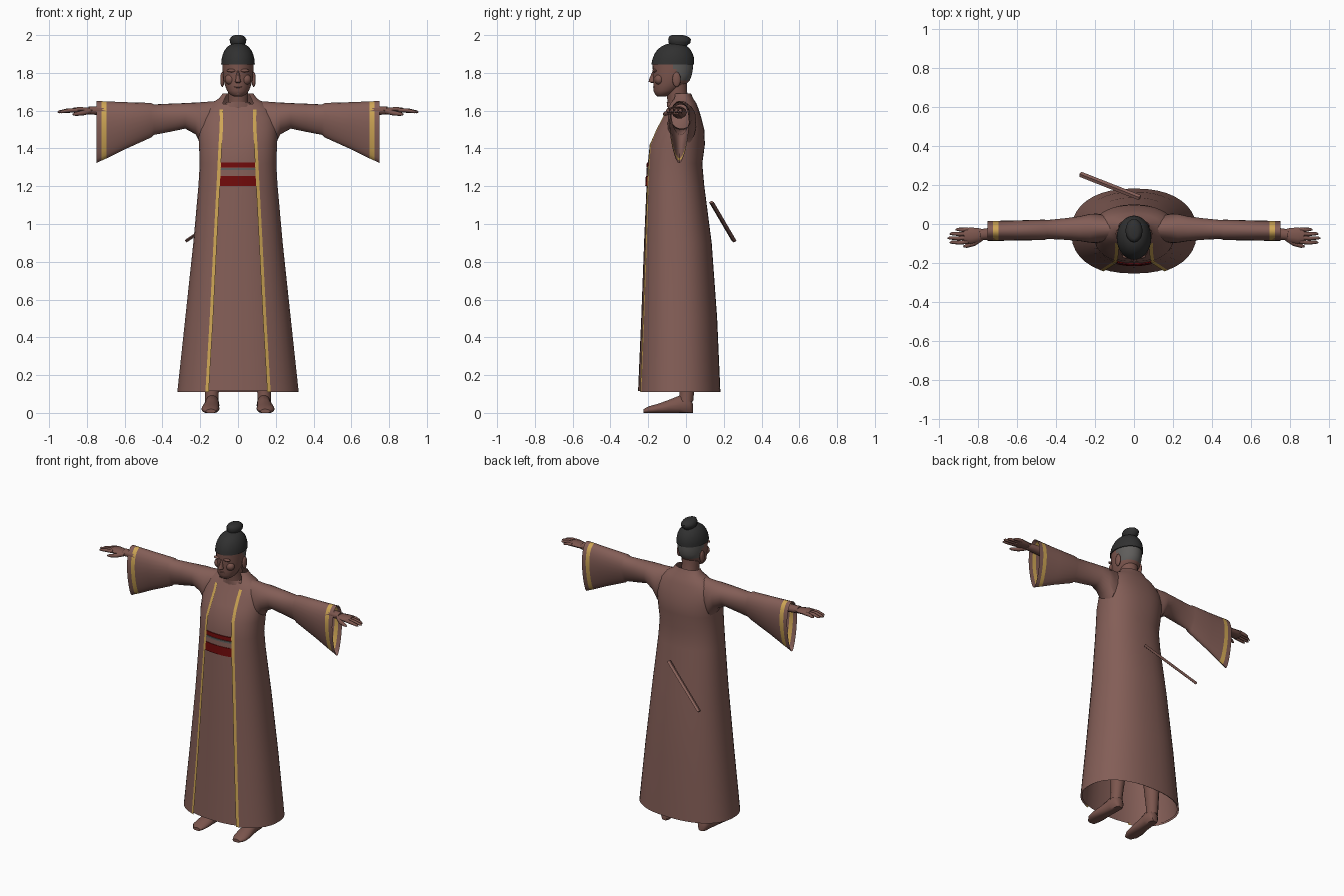
import bpy, bmesh, math
from mathutils import Vector
from math import sin, cos, pi

cube = bpy.data.objects.get("Cube")
if cube:
    bpy.data.objects.remove(cube)


def material(name, rgb):
    m = bpy.data.materials.new(name)
    m.use_nodes = True
    m.diffuse_color = (*rgb, 1)
    m.node_tree.nodes["Principled BSDF"].inputs["Base Color"].default_value = (*rgb, 1)
    return m


ROBE = material("brown cloth", (0.23, 0.112, 0.095))
SKIN = material("brown skin", (0.2, 0.092, 0.075))
GOLD = material("gold trim", (0.62, 0.38, 0.09))
RED = material("dark red", (0.16, 0.003, 0.003))
HAIR = material("black hair", (0.03, 0.03, 0.03))
GREY = material("grey hair", (0.115, 0.11, 0.105))
parts = []


def finish(name, bm, mats, rule=None):
    bmesh.ops.recalc_face_normals(bm, faces=bm.faces)
    if rule:
        for f in bm.faces:
            f.material_index = rule(f.calc_center_median())
    mesh = bpy.data.meshes.new(name)
    bm.to_mesh(mesh)
    bm.free()
    for m in mats:
        mesh.materials.append(m)
    ob = bpy.data.objects.new(name, mesh)
    bpy.context.collection.objects.link(ob)
    parts.append(ob)
    return ob


def loft(name, rings, mats, rule=None, closed=True, caps=(False, False)):
    bm = bmesh.new()
    rows = [[bm.verts.new(p) for p in r] for r in rings]
    n = len(rows[0])
    for a, b in zip(rows, rows[1:]):
        for i in range(n if closed else n - 1):
            j = (i + 1) % n
            bm.faces.new((a[i], a[j], b[j], b[i]))
    for cap, row in zip(caps, (rows[0], rows[-1])):
        if cap:
            bm.faces.new(row)
    return finish(name, bm, mats, rule)


def power(v, p):
    return math.copysign(abs(v) ** p, v)


def oval(z, cy, hx, hy, cx=0, n=28, p=1.0):
    """Horizontal oval ring, starting at the front."""
    return [(cx + hx * power(sin(t), p), cy - hy * power(cos(t), p), z)
            for t in (2 * pi * i / n for i in range(n))]


def tube(name, path, mat, n=10, flat=1.0):
    """Tapered limb through (x, y, z, radius) points; flat squashes z."""
    pts = [Vector(p[:3]) for p in path]
    rings = []
    for i, c in enumerate(pts):
        d = (pts[min(i + 1, len(pts) - 1)] - pts[max(i - 1, 0)]).normalized()
        u = d.cross(Vector((0, 0, 1))).normalized()
        v = u.cross(d)
        r = path[i][3]
        rings.append([c + u * r * cos(2 * pi * k / n) + v * r * flat * sin(2 * pi * k / n)
                      for k in range(n)])
    return loft(name, rings, [mat], caps=(True, True))


def ball(name, loc, scale, mat):
    bm = bmesh.new()
    bmesh.ops.create_uvsphere(bm, u_segments=16, v_segments=10, radius=1)
    for v in bm.verts:
        v.co = Vector(a * b for a, b in zip(v.co, scale)) + Vector(loc)
    return finish(name, bm, [mat])


# Coat: z, centre y, half width, half depth, x of the front edge
COAT = [(.11, -.04, .322, .222, .155), (.5, -.04, .28, .205, .132),
        (.9, -.047, .237, .183, .112), (1.2, -.06, .21, .157, .096),
        (1.32, -.062, .203, .148, .09), (1.42, -.05, .207, .15, .085),
        (1.5, -.033, .212, .13, .08), (1.56, -.024, .203, .106, .078),
        (1.605, -.02, .18, .088, .08), (1.64, -.018, .14, .072, .08),
        (1.665, -.018, .1, .056, .07), (1.692, -.02, .08, .046, .055)]
BULGE = 0.88


def coat_ring(z, cy, hx, hy, edge):
    start = math.asin((edge / hx) ** (1 / BULGE))
    trim = math.asin(min(1, (edge + .018) / hx) ** (1 / BULGE))
    half = [start] + [trim + (pi - trim) * i / 16 for i in range(17)]
    angles = half + [2 * pi - a for a in reversed(half[:-1])]
    return [(hx * power(sin(a), BULGE), cy - hy * power(cos(a), BULGE), z) for a in angles]


coat = loft("coat", [coat_ring(*s) for s in COAT], [ROBE], closed=False)
# The narrow first and last columns are the gold trim, up to the collar
coat.data.materials.append(GOLD)
columns = len(coat_ring(*COAT[0])) - 1
for f in coat.data.polygons:
    if f.index % columns in (0, columns - 1) and f.center.z < 1.61:
        f.material_index = 1


def body_section(z, inset):
    for a, b in zip(COAT, COAT[1:]):
        if z <= b[0]:
            t = (z - a[0]) / (b[0] - a[0])
            cy, hx, hy = (a[k] + (b[k] - a[k]) * t for k in (1, 2, 3))
            return oval(z, cy, hx - inset, hy - inset, n=36, p=BULGE)


# Inner robe and layered waist sash
loft("inner_robe", [body_section(z, .008) for z in
                    (.115, .5, .9, 1.2, 1.32, 1.42, 1.5, 1.56, 1.605, 1.635)], [ROBE])
loft("neckline", [oval(1.62, -.035, .085, .065), oval(1.645, -.04, .062, .062)], [ROBE])
sash_mats = [RED, ROBE, GREY]
for name, low, high, inset, mat in (("sash_lower", 1.2, 1.255, .001, RED),
                                    ("sash_middle", 1.255, 1.29, .004, ROBE),
                                    ("sash_cord", 1.285, 1.297, .002, GREY),
                                    ("sash_upper", 1.3, 1.325, .002, RED)):
    loft(name, [body_section(low, .012), body_section(low, inset),
                body_section(high, inset), body_section(high, .012)], [mat])

# Sleeves: x, top z, bottom z, centre y, half depth
SLEEVE = [(.1, 1.652, 1.44, -.022, .06), (.19, 1.645, 1.41, -.022, .075),
          (.225, 1.643, 1.475, -.022, .075), (.28, 1.64, 1.505, -.024, .066),
          (.36, 1.637, 1.488, -.026, .06), (.445, 1.633, 1.472, -.028, .055),
          (.46, 1.641, 1.458, -.03, .06), (.6, 1.645, 1.395, -.033, .06),
          (.695, 1.649, 1.348, -.035, .06), (.722, 1.65, 1.336, -.035, .06),
          (.75, 1.652, 1.322, -.036, .06)]


def sleeve_ring(s, x, top, low, cy, hy):
    taper = min(1, max(0, (x - .2) / .3))
    ring = []
    for i in range(24):
        t = 2 * pi * i / 24
        w = 1 - taper * .3 * (1 - sin(t)) / 2 * 1.6
        ring.append((s * x, cy + hy * cos(t) * w * (1 + .08 * taper),
                     (top + low) / 2 + (top - low) / 2 * sin(t)))
    return ring


for s, side in ((1, "left"), (-1, "right")):
    loft(side + "_sleeve", [sleeve_ring(s, *r) for r in SLEEVE], [ROBE, GOLD],
         lambda c: int(.695 < abs(c.x) < .722))
    # Arm, palm and fingers
    tube(side + "_forearm", [(s * .5, -.035, 1.59, .04), (s * .74, -.05, 1.6, .03),
                             (s * .79, -.055, 1.602, .028)], SKIN, flat=.8)
    tube(side + "_palm", [(s * .76, -.053, 1.602, .024), (s * .8, -.056, 1.602, .036),
                          (s * .84, -.06, 1.603, .042), (s * .87, -.06, 1.601, .036)],
         SKIN, flat=.42)
    for k, (name, tip) in enumerate((("index", .945), ("middle", .955),
                                     ("ring", .945), ("little", .915))):
        y = -.091 + .021 * k
        tube(f"{side}_{name}_finger",
             [(s * .85, y, 1.603, .011), (s * (.85 + tip) / 2, y * 1.05, 1.601, .0105),
              (s * (tip - .01), y * 1.05 + .002, 1.594, .008), (s * tip, y * 1.05, 1.592, .003)],
             SKIN, n=8)
    tube(side + "_thumb", [(s * .785, -.075, 1.597, .014), (s * .82, -.1, 1.588, .013),
                           (s * .86, -.113, 1.582, .01), (s * .875, -.115, 1.58, .004)], SKIN, n=8)
    # Leg and foot
    x = s * .14
    loft(side + "_leg", [oval(z, y, r, r * 1.05, x * k, 14) for z, y, r, k in
                         ((.06, 0, .036, 1), (.12, .005, .037, .98),
                          (.35, .01, .055, .9), (.75, -.02, .075, .7))], [SKIN])
    loft(side + "_foot", [[(x + s * out + w * cos(a), y, max(0, h * .45 + h * .55 * sin(a)))
                           for a in (2 * pi * i / 14 for i in range(14))]
                          for y, w, h, out in ((.036, .02, .05, -.006), (.02, .036, .085, -.005),
                                               (-.03, .038, .095, -.003), (-.09, .042, .07, .002),
                                               (-.15, .048, .048, .006), (-.195, .044, .036, .008),
                                               (-.225, .026, .02, .004))],
         [SKIN], caps=(True, True))
    # Ear and brow
    ball(side + "_ear", (s * .083, -.05, 1.765), (.011, .022, .04), SKIN)
    ball(side + "_brow", (s * .034, -.166, 1.812), (.026, .012, .009), SKIN)
    ball(side + "_cheek", (s * .04, -.142, 1.765), (.03, .025, .028), SKIN)

# Head, with grey hair at the back below the cap
HEAD = [(1.675, -.13, .022, .022), (1.685, -.12, .042, .042), (1.705, -.106, .058, .066),
        (1.735, -.088, .069, .084), (1.76, -.077, .076, .097), (1.79, -.072, .08, .103),
        (1.82, -.07, .082, .106), (1.85, -.07, .083, .107)]
loft("head", [oval(*s, n=32) for s in HEAD], [SKIN, GREY],
     lambda c: int(c.z > 1.755 and c.y > -.055 - (c.z - 1.8) * .4), caps=(True, True))
loft("neck", [oval(z, y, r, r * 1.05, n=18) for z, y, r in
              ((1.58, -.03, .062), (1.64, -.038, .055), (1.7, -.05, .053), (1.76, -.055, .058))], [SKIN])
loft("nose", [oval(z, y, w, d, n=10) for z, y, w, d in
              ((1.746, -.168, .01, .012), (1.753, -.176, .017, .022),
               (1.765, -.174, .013, .022), (1.81, -.165, .007, .012))], [SKIN], caps=(True, True))
for name, z, y in (("upper_lip", 1.725, -.164), ("lower_lip", 1.716, -.159)):
    ball(name, (0, y, z), (.024, .011, .006), SKIN)
ball("chin", (0, -.145, 1.692), (.026, .02, .016), SKIN)

# Hair cap and topknot
loft("hair_cap", [oval(1.845 + .112 * sin(t), -.07 + .01 * sin(t), .088 * cos(t) ** .8 + .001,
                       .112 * cos(t) ** .8 + .001, n=32)
                  for t in (pi / 2 * i / 9 for i in range(9))] , [HAIR], caps=(True, True))
loft("topknot", [oval(z, y, w, d, n=16) for z, y, w, d in
                 ((1.93, -.045, .035, .04), (1.945, -.038, .032, .045), (1.96, -.034, .043, .058),
                  (1.978, -.034, .044, .06), (1.993, -.04, .034, .05), (2.0, -.045, .018, .03))],
     [HAIR], caps=(True, True))

# Flat scabbard slung behind the waist
tube("scabbard", [(.03, .135, 1.115, .014), (-.275, .255, .91, .014)], ROBE, n=4, flat=.6)

bpy.ops.object.select_all(action='DESELECT')
for ob in parts:
    ob.select_set(True)
bpy.context.view_layer.objects.active = parts[0]
bpy.ops.object.shade_smooth_by_angle(angle=math.radians(50))
